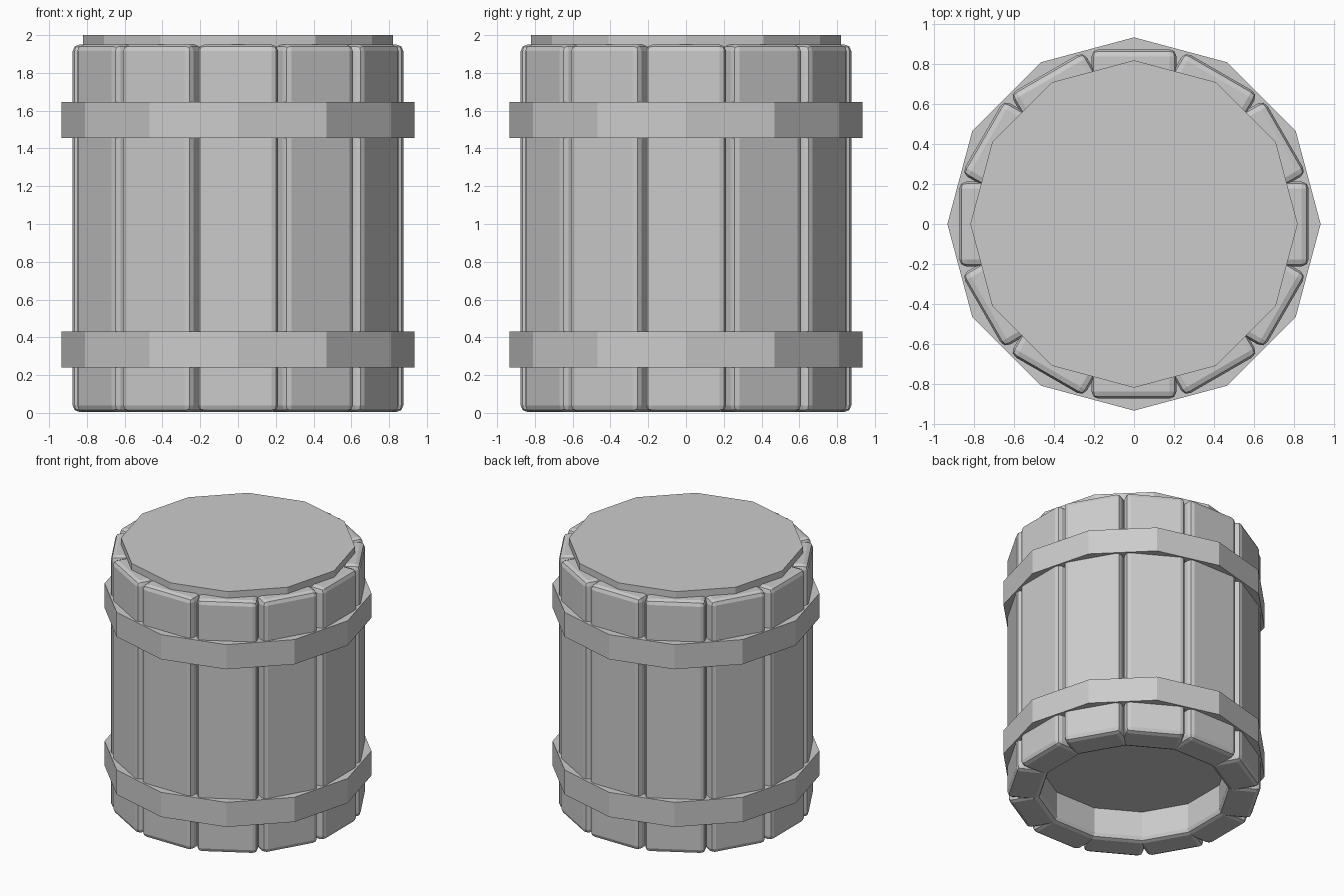
import bpy
from math import radians, sin, cos

if "Cube" in bpy.data.objects:
    bpy.data.objects.remove(bpy.data.objects["Cube"])

SIDES = 12


def stave(i):
    # one bevelled plank, facing outwards
    a = radians(i * 360 / SIDES)
    r = (0.64 + 0.875) / 2
    bpy.ops.mesh.primitive_cube_add(size=1, location=(r * cos(a), r * sin(a), 0.9775), rotation=(0, 0, a))
    ob = bpy.context.object
    ob.name = f"stave_{i + 1}"
    ob.scale = (0.235, 0.425, 1.945)
    bpy.ops.object.transform_apply(location=False, rotation=False, scale=True)
    bevel = ob.modifiers.new("bevel", 'BEVEL')
    bevel.width = 0.035
    bevel.segments = 2


def disc(name, radius, z0, z1):
    # twelve-sided solid disc with corners on the x and y axes
    bpy.ops.mesh.primitive_cylinder_add(vertices=SIDES, radius=radius, depth=z1 - z0,
                                        location=(0, 0, (z0 + z1) / 2))
    bpy.context.object.name = name


# ring of planks
for i in range(SIDES):
    stave(i)

# hoops (solid, the lower one closes the barrel floor) and lid
disc("lower_hoop", 0.935, 0.24, 0.43)
disc("upper_hoop", 0.935, 1.455, 1.645)
disc("lid", 0.82, 1.81, 2.0)
